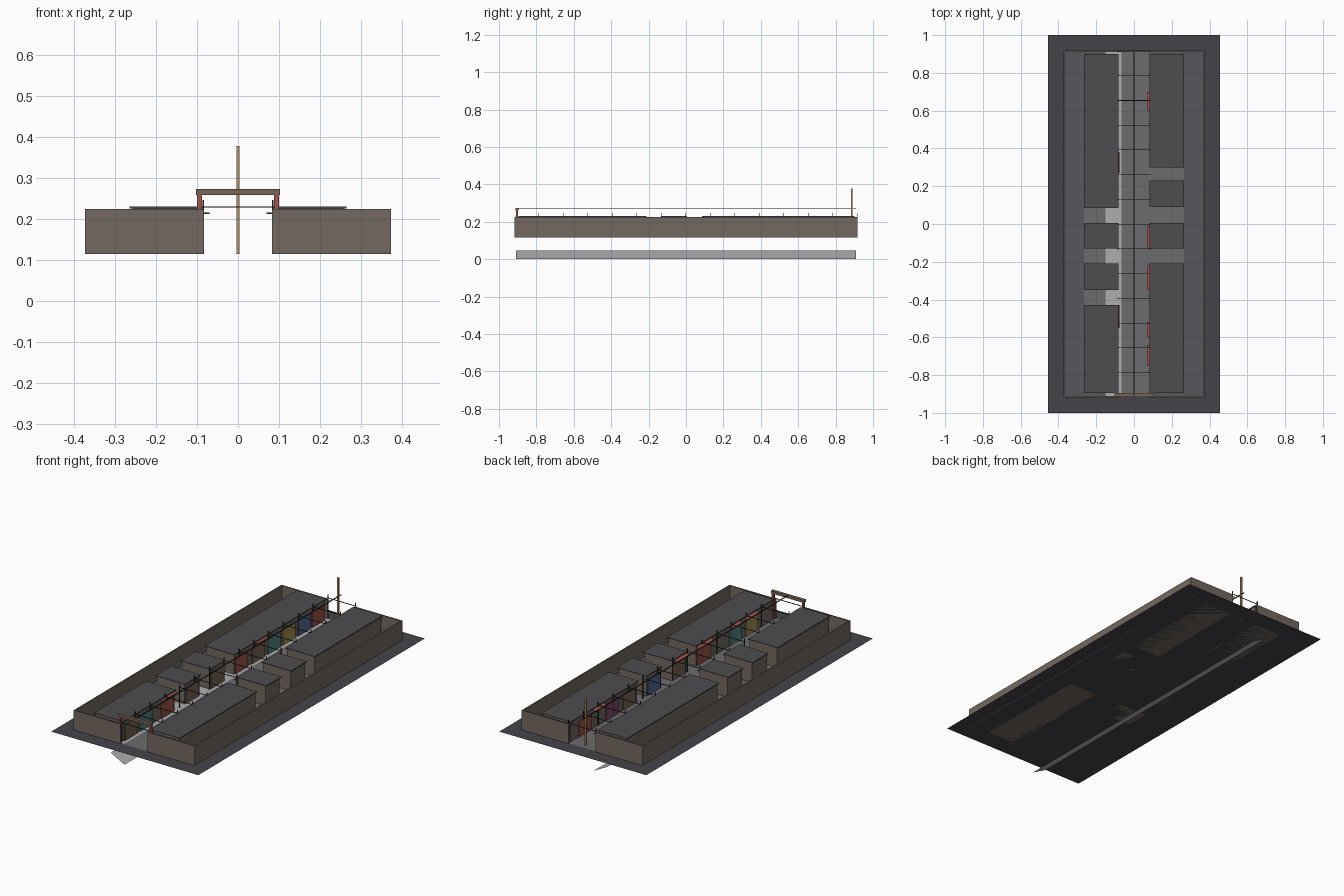
import bpy

if "Cube" in bpy.data.objects:
    bpy.data.objects.remove(bpy.data.objects["Cube"])

GROUND = 0.115   # street level
EAVE = 0.226     # top of the building walls


def material(name, rgb):
    m = bpy.data.materials.new(name)
    m.diffuse_color = (*rgb, 1)
    m.use_nodes = True
    m.node_tree.nodes["Principled BSDF"].inputs["Base Color"].default_value = m.diffuse_color
    return m


STONE = material("stone", (0.17, 0.14, 0.115))
ROOF = material("roof_slate", (0.075, 0.075, 0.08))
ASPHALT = material("asphalt", (0.06, 0.06, 0.068))
YARD = material("yard", (0.095, 0.092, 0.105))
PAVING = material("paving", (0.15, 0.15, 0.16))
LIGHT = material("light_sheet", (0.42, 0.42, 0.44))
METAL = material("dark_metal", (0.03, 0.03, 0.03))
WOOD = material("brown_wood", (0.19, 0.13, 0.09))
ORANGE = material("orange_wood", (0.5, 0.29, 0.13))
RED = material("red", (0.36, 0.09, 0.07))
TEAL = material("teal", (0.09, 0.25, 0.24))
YELLOW = material("yellow", (0.38, 0.29, 0.09))
BLUE = material("blue", (0.09, 0.15, 0.31))
MAGENTA = material("magenta", (0.22, 0.07, 0.14))


def mesh_object(name, verts, faces, mat):
    me = bpy.data.meshes.new(name)
    me.from_pydata(verts, [], faces)
    ob = bpy.data.objects.new(name, me)
    bpy.context.collection.objects.link(ob)
    me.materials.append(mat)
    return ob


def box(name, xs, ys, zs, mat):
    (x0, x1), (y0, y1), (z0, z1) = sorted(xs), sorted(ys), sorted(zs)
    v = [(x, y, z) for z in (z0, z1) for x, y in ((x0, y0), (x1, y0), (x1, y1), (x0, y1))]
    f = [(3, 2, 1, 0), (4, 5, 6, 7)]
    f += [(i, (i + 1) % 4, (i + 1) % 4 + 4, i + 4) for i in range(4)]
    return mesh_object(name, v, f, mat)


def sheet(name, a, b, ys, mat):
    """Flat strip between two (x, z) points, running along y."""
    (x0, z0), (x1, z1) = a, b
    y0, y1 = ys
    return mesh_object(name, [(x0, y0, z0), (x1, y0, z1), (x1, y1, z1), (x0, y1, z0)],
                       [(0, 1, 2, 3)], mat)


# ground layers
sheet("ground", (-0.455, GROUND), (0.455, GROUND), (-1, 1), ASPHALT)
sheet("yard_floor", (-0.37, GROUND + 0.0005), (0.37, GROUND + 0.0005), (-0.915, 0.915), YARD)
sheet("street_paving", (-0.065, GROUND + 0.002), (0.083, GROUND + 0.002), (-0.915, 0.915), PAVING)
sheet("light_pavement", (-0.15, GROUND + 0.002), (-0.065, GROUND + 0.002), (-0.91, 0.91), LIGHT)

# tilted sheet below the ground
sheet("lower_tilted_sheet", (-0.15, 0.045), (-0.065, 0), (-0.91, 0.91), LIGHT)

# perimeter walls, open at both ends of the street
for s, side in ((-1, "left"), (1, "right")):
    box(side + "_wall", (s * 0.366, s * 0.374), (-0.918, 0.918), (GROUND, 0.225), STONE)
    for e, end in ((-1, "front"), (1, "back")):
        box(f"{end}_{side}_wall", (s * 0.083, s * 0.366), (e * 0.91, e * 0.918),
            (GROUND, 0.225), STONE)

# rows of buildings with overhanging flat roofs
rows = {-1: [(0.085, 0.90), (-0.13, 0.005), (-0.35, -0.21), (-0.895, -0.43)],
        1: [(0.30, 0.90), (0.09, 0.23), (-0.13, 0.005), (-0.895, -0.21)]}
for s, spans in rows.items():
    for y0, y1 in spans:
        box("building", (s * 0.088, s * 0.258), (y0 + 0.005, y1 - 0.005), (GROUND, EAVE), STONE)
        box("roof", (s * 0.083, s * 0.265), (y0, y1), (EAVE, 0.231), ROOF)

# paved alleys between the buildings
alleys = {-1: [(0.005, 0.085), (-0.21, -0.13), (-0.43, -0.35)],
          1: [(0.23, 0.30), (0.005, 0.09), (-0.21, -0.13)]}
for s, spans in alleys.items():
    for span in spans:
        sheet("alley_paving", (s * 0.15, GROUND + 0.0015), (s * 0.265, GROUND + 0.0015), span, PAVING)
        if s > 0:
            sheet("alley_mouth", (0.083, GROUND + 0.0015), (0.15, GROUND + 0.0015), span, PAVING)

# coloured shop fronts
fronts = {-1: [(0.83, RED), (0.71, BLUE), (0.57, YELLOW), (0.44, TEAL), (0.30, WOOD),
               (0.15, RED), (-0.06, WOOD), (-0.28, WOOD), (-0.50, RED), (-0.69, TEAL),
               (-0.82, WOOD)],
          1: [(0.77, RED), (0.53, MAGENTA), (0.38, WOOD), (0.16, BLUE), (-0.06, WOOD),
              (-0.28, RED), (-0.56, TEAL), (-0.70, YELLOW)]}
for s, items in fronts.items():
    for y, mat in items:
        box("shop_front", (s * 0.083, s * 0.088), (y - 0.055, y + 0.055), (GROUND, 0.205), mat)

# small sloping awnings
awnings = {-1: [(0.27, 0.38), (-0.55, -0.43)],
           1: [(0.60, 0.70), (-0.13, -0.01), (-0.35, -0.22), (-0.60, -0.52), (-0.75, -0.64)]}
for s, spans in awnings.items():
    for span in spans:
        reach = 0.07 if s > 0 else 0.078
        sheet("awning", (s * reach, 0.214), (s * 0.088, 0.222), span, RED)

# street poles with cross wires
for i in range(14):
    y = -0.787 + 0.131 * i
    for s in (-1, 1):
        box("street_pole", (s * 0.083, s * 0.087), (y - 0.002, y + 0.002), (GROUND, 0.247), METAL)
        box("lamp_bracket", (s * 0.069, s * 0.085), (y - 0.0015, y + 0.0015), (0.213, 0.216), METAL)
    box("cross_wire", (-0.09, 0.09), (y - 0.0015, y + 0.0015), (0.228, 0.231), METAL)
box("front_cross_wire", (-0.09, 0.09), (-0.911, -0.908), (0.228, 0.231), METAL)
box("long_wire", (-0.002, 0.002), (-0.91, 0.91), (0.270, 0.274), METAL)

# front gate
for s in (-1, 1):
    box("gate_post", (s * 0.088, s * 0.1), (-0.91, -0.897), (GROUND, 0.26), RED)
box("gate_lintel", (-0.102, 0.102), (-0.912, -0.895), (0.259, 0.274), WOOD)

# tall post at the back
box("tall_post", (-0.004, 0.004), (0.881, 0.889), (GROUND, 0.378), ORANGE)
